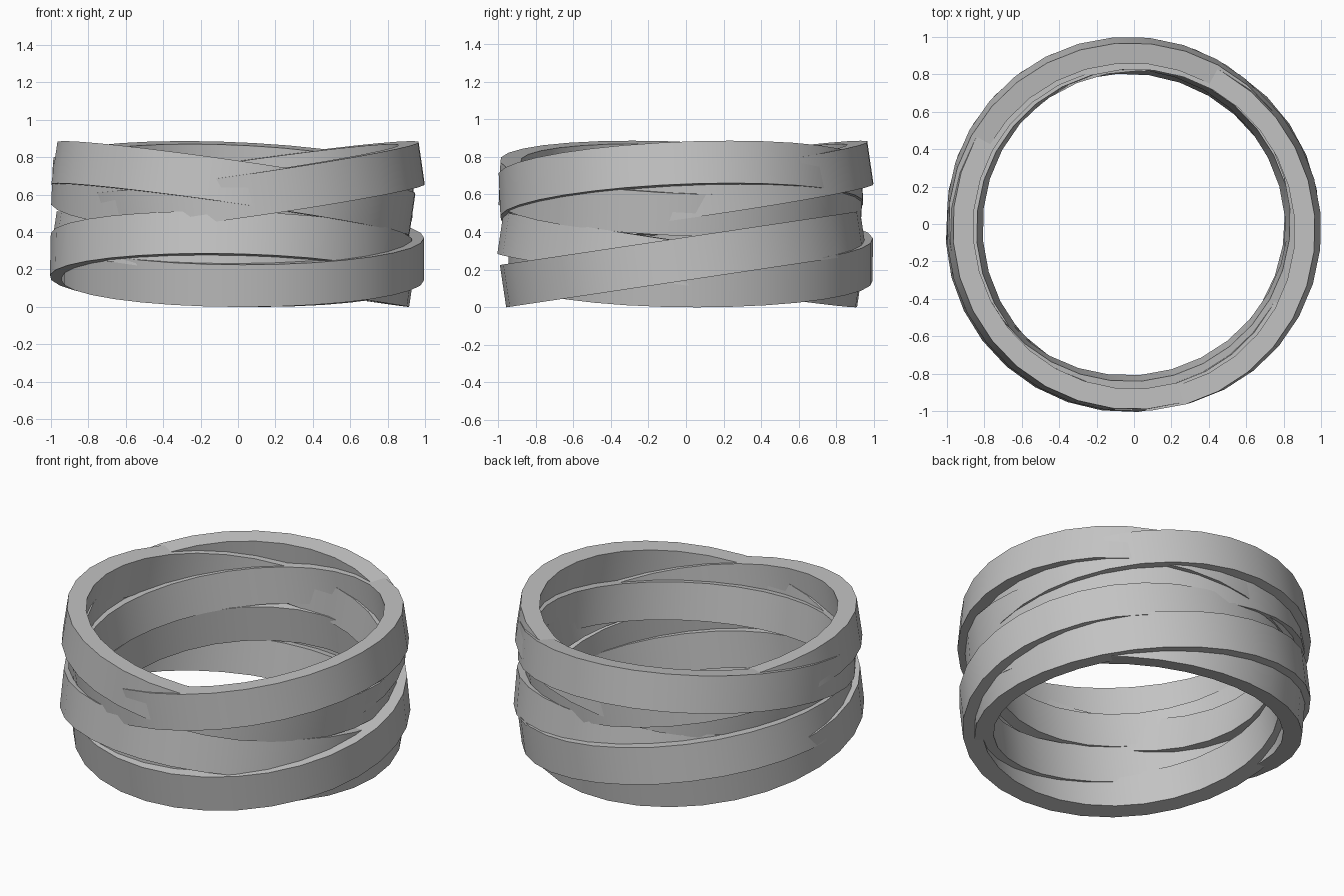
import bpy, bmesh, math
from mathutils import Matrix

cube = bpy.data.objects.get("Cube")
if cube:
    bpy.data.objects.remove(cube, do_unlink=True)

# One grey metal for every band
metal = bpy.data.materials.new("grey_metal")
metal.use_nodes = True
GREY = (0.55, 0.55, 0.55, 1)
metal.diffuse_color = GREY
metal.node_tree.nodes["Principled BSDF"].inputs["Base Color"].default_value = GREY

SIDES = 32
OUTER, INNER, HEIGHT = 0.97, 0.86, 0.228
TILT = math.radians(8.5)


def band(name, high, x, y, z):
    """Flat hoop whose raised side points along the angle 'high'."""
    bm = bmesh.new()
    h = HEIGHT / 2
    profile = [bm.verts.new((r, 0, k)) for r, k in
               ((INNER, -h), (OUTER, -h), (OUTER, h), (INNER, h))]
    edges = [bm.edges.new((profile[i], profile[(i + 1) % 4])) for i in range(4)]
    bmesh.ops.spin(bm, geom=profile + edges, cent=(0, 0, 0), axis=(0, 0, 1),
                   angle=math.tau, steps=SIDES, use_merge=True)
    bmesh.ops.remove_doubles(bm, verts=bm.verts, dist=0.0001)
    bmesh.ops.recalc_face_normals(bm, faces=bm.faces)
    bm.transform(Matrix.Translation((x, y, z))
                 @ Matrix.Rotation(math.radians(high), 4, "Z")
                 @ Matrix.Rotation(-TILT, 4, "Y"))
    mesh = bpy.data.meshes.new(name)
    bm.to_mesh(mesh)
    bm.free()
    mesh.materials.append(metal)
    obj = bpy.data.objects.new(name, mesh)
    bpy.context.collection.objects.link(obj)
    return obj


# Three crossing hoops at the bottom, three at the top
LOW, TOP = 0.255, 0.63
bands = [
    band("lower_band_front", 90, 0.025, -0.015, LOW),
    band("lower_band_left", 182, -0.027, 0.025, LOW),
    band("lower_band_back", 262, -0.035, -0.03, LOW),
    band("upper_band_left", 16, 0.025, -0.027, TOP),
    band("upper_band_back", 106, -0.028, 0.025, TOP),
    band("upper_band_right", 196, -0.025, -0.027, TOP),
]

bpy.ops.object.select_all(action="DESELECT")
for obj in bands:
    obj.select_set(True)
bpy.context.view_layer.objects.active = bands[0]
bpy.ops.object.shade_smooth_by_angle(angle=math.radians(30))
